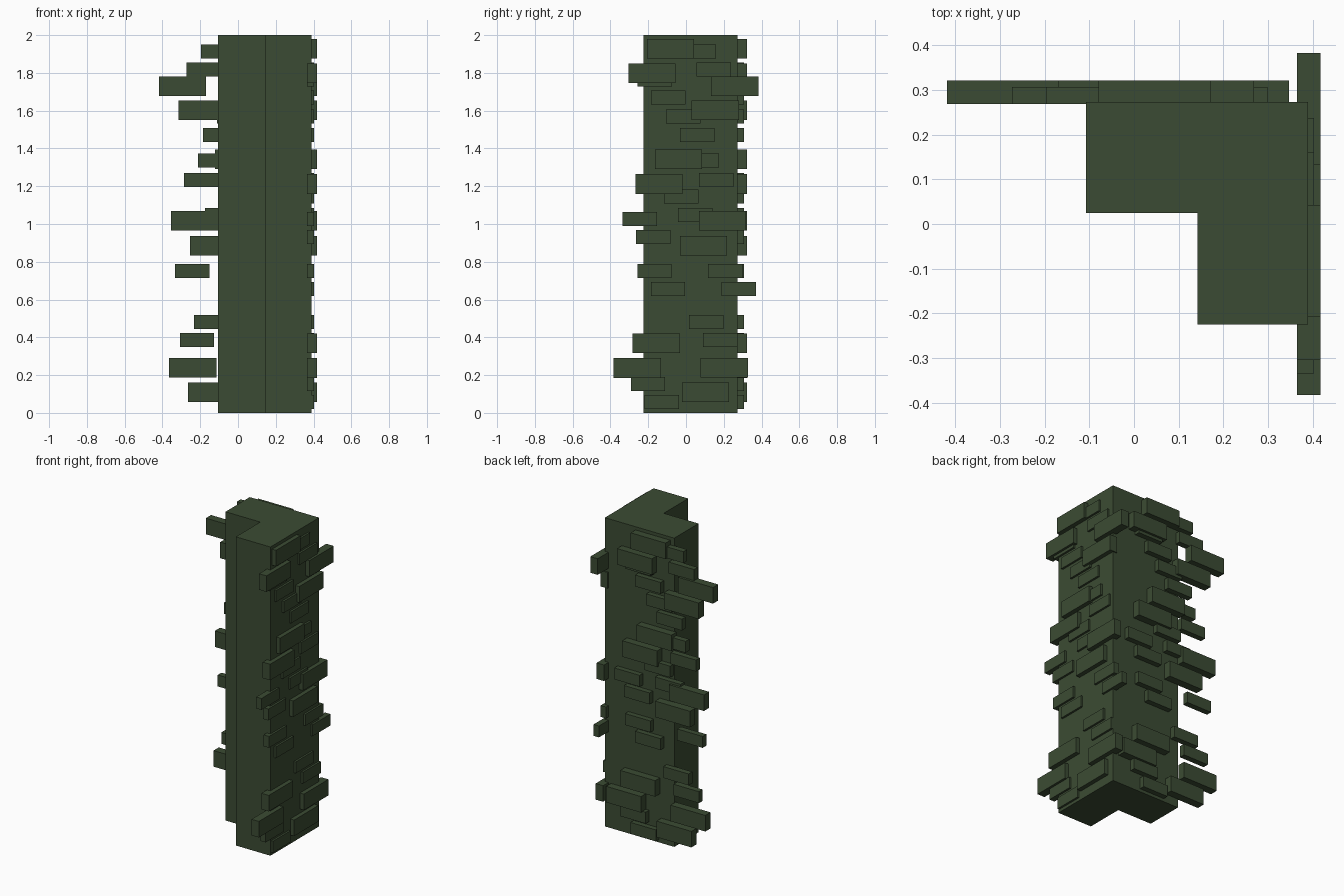
import bpy
import bmesh

if "Cube" in bpy.data.objects:
    bpy.data.objects.remove(bpy.data.objects["Cube"])

green = bpy.data.materials.new("dark moss green")
green.diffuse_color = (0.044, 0.071, 0.033, 1)
green.use_nodes = True
green.node_tree.nodes["Principled BSDF"].inputs["Base Color"].default_value = green.diffuse_color


def finish(name, bm):
    bmesh.ops.recalc_face_normals(bm, faces=bm.faces)
    mesh = bpy.data.meshes.new(name)
    bm.to_mesh(mesh)
    bm.free()
    mesh.materials.append(green)
    obj = bpy.data.objects.new(name, mesh)
    bpy.context.collection.objects.link(obj)


def add_box(bm, x0, x1, y0, y1, z0, z1):
    vs = bmesh.ops.create_cube(bm, size=1)["verts"]
    for v in vs:
        v.co.x = x1 if v.co.x > 0 else x0
        v.co.y = y1 if v.co.y > 0 else y0
        v.co.z = z1 if v.co.z > 0 else z0


# L-shaped corner column
outline = [(0.142, -0.225), (0.39, -0.225), (0.39, 0.273),
           (-0.107, 0.273), (-0.107, 0.025), (0.142, 0.025)]
bm = bmesh.new()
base = bm.faces.new([bm.verts.new((x, y, 0)) for x, y in outline])
top = bmesh.ops.extrude_face_region(bm, geom=[base])["geom"]
for v in top:
    if isinstance(v, bmesh.types.BMVert):
        v.co.z = 2
finish("corner_column", bm)

# Brick positions along the wall: (start, bottom)
large = [(-0.207, 1.875), (-0.305, 1.747), (0.133, 1.678), (0.03, 1.55),
         (-0.165, 1.29), (-0.268, 1.16), (0.068, 0.965), (-0.032, 0.832),
         (-0.282, 0.316), (-0.383, 0.186), (0.078, 0.187), (-0.022, 0.057)]
small = [(-0.022, 1.875), (0.055, 1.78), (-0.256, 1.728), (-0.185, 1.632),
         (-0.106, 1.531), (-0.032, 1.435), (-0.006, 1.298), (0.069, 1.197),
         (-0.117, 1.108), (-0.335, 0.99), (-0.042, 1.01), (-0.265, 0.895),
         (-0.258, 0.715), (0.116, 0.715), (-0.186, 0.62), (0.016, 0.445),
         (0.09, 0.35), (-0.292, 0.115), (-0.219, 0.02)]
only_right = [(0.188, 0.62)]

# kind: positions, length, height, depth
kinds = [("large", large, 0.25, 0.104, 0.053),
         ("small", small, 0.182, 0.074, 0.038)]

for kind, spots, length, height, depth in kinds:
    # Bricks on the right wall
    bm = bmesh.new()
    for s, z in spots + (only_right if kind == "small" else []):
        add_box(bm, 0.365, 0.365 + depth, s, s + length, z, z + height)
    finish("right_" + kind + "_bricks", bm)

    # The same pattern turned onto the back wall
    bm = bmesh.new()
    for s, z in spots:
        add_box(bm, -0.036 - s - length, -0.036 - s,
                0.269, 0.269 + depth, z, z + height)
    finish("back_" + kind + "_bricks", bm)
